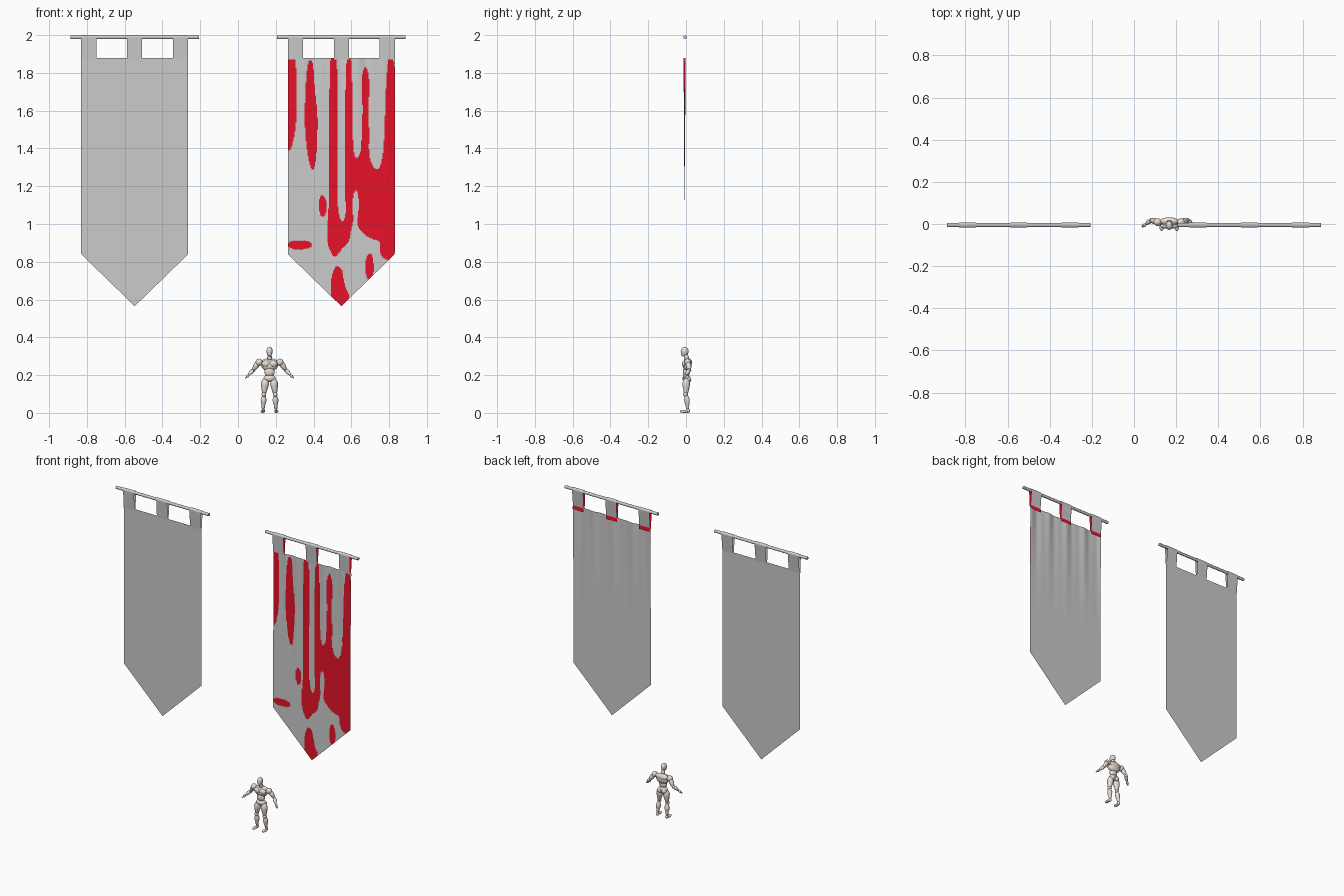
import bpy, bmesh, math
from mathutils import Vector

if "Cube" in bpy.data.objects:
    bpy.data.objects.remove(bpy.data.objects["Cube"])

def material(name, rgb):
    m = bpy.data.materials.new(name)
    m.diffuse_color = (*rgb, 1)
    m.use_nodes = True
    m.node_tree.nodes["Principled BSDF"].inputs["Base Color"].default_value = m.diffuse_color
    return m

grey = material("grey_cloth", (0.8, 0.8, 0.8))
red = material("red_cloth", (0.8, 0.006, 0.022))
clay = material("clay", (0.8, 0.72, 0.65))

HALF, TOP, SIDE, TIP = 0.283, 1.88, 0.84, 0.565
ROD_Y, ROD_Z = -0.005, 1.988

def add_mesh(name, verts, faces, mats=(), smooth=False):
    me = bpy.data.meshes.new(name)
    me.from_pydata(verts, [], faces)
    for m in mats:
        me.materials.append(m)
    if smooth:
        me.shade_smooth()
    ob = bpy.data.objects.new(name, me)
    bpy.context.collection.objects.link(ob)
    return ob

# soft patches (u, z, half width, half height, strength) that paint the red front
PATCHES = [
    (-0.26, 1.62, 0.04, 0.30, 1.3), (-0.215, 1.75, 0.022, 0.2, -1.2), (-0.22, 1.35, 0.05, 0.3, -1),
    (-0.165, 1.55, 0.04, 0.27, 1.4), (-0.12, 1.77, 0.016, 0.11, -1.6), (-0.09, 1.5, 0.028, 0.25, -1),
    (-0.04, 1.45, 0.028, 0.42, 1.4), (0.0, 1.5, 0.016, 0.36, -1.6), (0.04, 1.5, 0.022, 0.36, 1.3),
    (0.085, 1.6, 0.02, 0.2, -1.3), (0.13, 1.72, 0.022, 0.10, 1.4), (0.10, 1.22, 0.05, 0.13, 1.4), (0.185, 1.6, 0.036, 0.27, -1.5),
    (0.13, 1.5, 0.03, 0.13, 1), (0.26, 1.4, 0.035, 0.4, 1.5), (0.19, 1.13, 0.10, 0.17, 1.6),
    (0.08, 1.13, 0.018, 0.07, -1.8), (-0.02, 0.95, 0.05, 0.09, 1), (-0.22, 0.89, 0.07, 0.03, 0.8),
    (0.0, 0.66, 0.05, 0.10, 1.1), (0.03, 0.72, 0.02, 0.08, -1), (0.15, 0.77, 0.02, 0.06, 1.1),
    (0.24, 0.86, 0.03, 0.04, 0.8), (-0.10, 1.1, 0.02, 0.06, 0.9),
]

def is_red(u, z):
    return sum(s * math.exp(-((u - a) / w) ** 2 - ((z - b) / h) ** 2)
               for a, b, w, h, s in PATCHES) > 0.33

def fold(u, z):
    # folds fall from the tabs and fade out down the cloth
    fade = max(0, (z - 1.05) / 0.83) ** 1.6
    return 0.0035 * fade * (math.cos(u * 44 / (1 + 0.25 * (TOP - z))) + 0.5 * math.cos(u * 90 + 1))

def sheet(name, cx, y, cols, rows, wrinkle, painted=False, back=False):
    verts, faces = [], []
    for j in range(rows + 1):
        for i in range(cols + 1):
            u = HALF * (2 * i / cols - 1)
            bottom = TIP + (SIDE - TIP) * abs(u) / HALF
            z = bottom + (TOP - bottom) * j / rows
            verts.append((cx + u, y + (fold(u, z) if wrinkle else 0), z))
    for j in range(rows):
        for i in range(cols):
            a = j * (cols + 1) + i
            f = (a, a + 1, a + cols + 2, a + cols + 1)
            faces.append(f[::-1] if back else f)
    ob = add_mesh(name, verts, faces, (grey, red), wrinkle)
    if painted:
        for p in ob.data.polygons:
            p.material_index = int(is_red(p.center.x - cx, p.center.z))

def tab(name, cx, radius, width, mat):
    # strip running up the front, over the rod and down the back
    prof = [(-0.0105, 1.872)]
    prof += [(ROD_Y - radius * math.cos(math.pi * k / 12), ROD_Z + radius * math.sin(math.pi * k / 12))
             for k in range(13)]
    prof += [(-0.0035, 1.872)]
    verts = [(cx + s * width / 2, y, z) for y, z in prof for s in (-1, 1)]
    faces = [(2 * k, 2 * k + 1, 2 * k + 3, 2 * k + 2) for k in range(len(prof) - 1)]
    add_mesh(name, verts, faces, (mat,))

def banner(prefix, cx, draped):
    bpy.ops.mesh.primitive_cylinder_add(vertices=20, radius=0.0095, depth=0.68,
                                        location=(cx, ROD_Y, ROD_Z), rotation=(0, math.pi / 2, 0))
    bpy.context.object.name = prefix + "_rod"
    bpy.ops.object.shade_smooth_by_angle()
    if draped:
        sheet(prefix + "_cloth_front", cx, -0.0085, 114, 260, True, painted=True)
        sheet(prefix + "_cloth_back", cx, -0.0065, 60, 70, True, back=True)
    else:
        sheet(prefix + "_cloth_front", cx, -0.0085, 2, 1, False)
        sheet(prefix + "_cloth_back", cx, -0.0065, 2, 1, False, back=True)
    for k in (-1, 0, 1):
        x = cx + k * (HALF - 0.04)
        tab(prefix + "_tab", x, 0.012, 0.08, grey)
        if draped:
            # red lining inside the tab and red hem behind it
            tab(prefix + "_tab_lining", x, 0.0108, 0.0798, red)
            add_mesh(prefix + "_hem", [(x - 0.04, 0.0005, 1.857), (x + 0.04, 0.0005, 1.857),
                                       (x + 0.04, -0.001, 1.882), (x - 0.04, -0.001, 1.882)],
                     [(3, 2, 1, 0)], (red,))

banner("plain_banner", -0.547, False)
banner("draped_banner", 0.547, True)

# jointed mannequin
FX = 0.167

def blob(name, loc, size, tilt=0):
    bpy.ops.mesh.primitive_uv_sphere_add(segments=20, ring_count=12, radius=1,
                                         location=(FX + loc[0], loc[1], loc[2]), rotation=(tilt, 0, 0))
    ob = bpy.context.object
    ob.name, ob.scale = name, size
    ob.data.materials.append(clay)
    bpy.ops.object.shade_smooth()

def limb(name, a, b, radii):
    # lathed muscle shape between two joints
    a, b = Vector(a), Vector(b)
    rot = (b - a).to_track_quat('Z', 'Y')
    n, verts = 14, []
    radii = [radii[0] * 0.35] + list(radii) + [radii[-1] * 0.35]
    for k, r in enumerate(radii):
        p = a.lerp(b, k / (len(radii) - 1))
        for i in range(n):
            t = 2 * math.pi * i / n
            verts.append(p + rot @ Vector((r * math.cos(t), r * math.sin(t), 0)) + Vector((FX, 0, 0)))
    faces = [(k * n + i, k * n + (i + 1) % n, (k + 1) * n + (i + 1) % n, (k + 1) * n + i)
             for k in range(len(radii) - 1) for i in range(n)]
    faces += [tuple(range(n))[::-1], tuple(range(len(verts) - n, len(verts)))]
    add_mesh(name, verts, faces, (clay,), True)

blob("head", (0, -0.007, 0.326), (0.0165, 0.021, 0.0235))
blob("jaw", (0, -0.014, 0.312), (0.012, 0.013, 0.013))
limb("neck", (0, 0.006, 0.275), (0, -0.002, 0.318), (0.014, 0.012, 0.011))
blob("chest", (0, 0.006, 0.253), (0.045, 0.024, 0.032))
blob("upper_back", (0, 0.013, 0.268), (0.046, 0.019, 0.021))
blob("abdomen", (0, 0.001, 0.217), (0.027, 0.018, 0.028))
blob("pelvis", (0, 0.002, 0.183), (0.032, 0.021, 0.02))
for s in (-1, 1):
    blob("pectoral", (s * 0.02, -0.009, 0.26), (0.022, 0.013, 0.017))
    blob("buttock", (s * 0.015, 0.013, 0.176), (0.017, 0.015, 0.017))
    blob("shoulder", (s * 0.055, 0.009, 0.268), (0.019, 0.018, 0.019))
    limb("upper_arm", (s * 0.058, 0.010, 0.270), (s * 0.088, 0.019, 0.222), (0.014, 0.0145, 0.013, 0.010))
    blob("elbow", (s * 0.087, 0.018, 0.225), (0.010, 0.010, 0.010))
    limb("forearm", (s * 0.085, 0.019, 0.229), (s * 0.113, -0.003, 0.198), (0.010, 0.012, 0.009, 0.007))
    limb("palm", (s * 0.109, -0.001, 0.201), (s * 0.124, -0.010, 0.189), (0.006, 0.008, 0.007))
    for k in (-1, 0, 1):
        limb("finger", (s * 0.119, -0.007 + k * 0.004, 0.193),
             (s * 0.130, -0.013 + k * 0.004, 0.182), (0.0028, 0.0025, 0.002))
    limb("thigh", (s * 0.021, 0.002, 0.187), (s * 0.030, 0.000, 0.092), (0.017, 0.021, 0.019, 0.015, 0.012))
    blob("knee", (s * 0.030, -0.002, 0.098), (0.012, 0.013, 0.014))
    limb("shin", (s * 0.030, 0.002, 0.100), (s * 0.034, 0.010, 0.012), (0.011, 0.0155, 0.014, 0.010, 0.0085))
    blob("heel", (s * 0.034, 0.010, 0.011), (0.009, 0.012, 0.011))
    blob("foot", (s * 0.036, -0.010, 0.008), (0.011, 0.023, 0.008))
